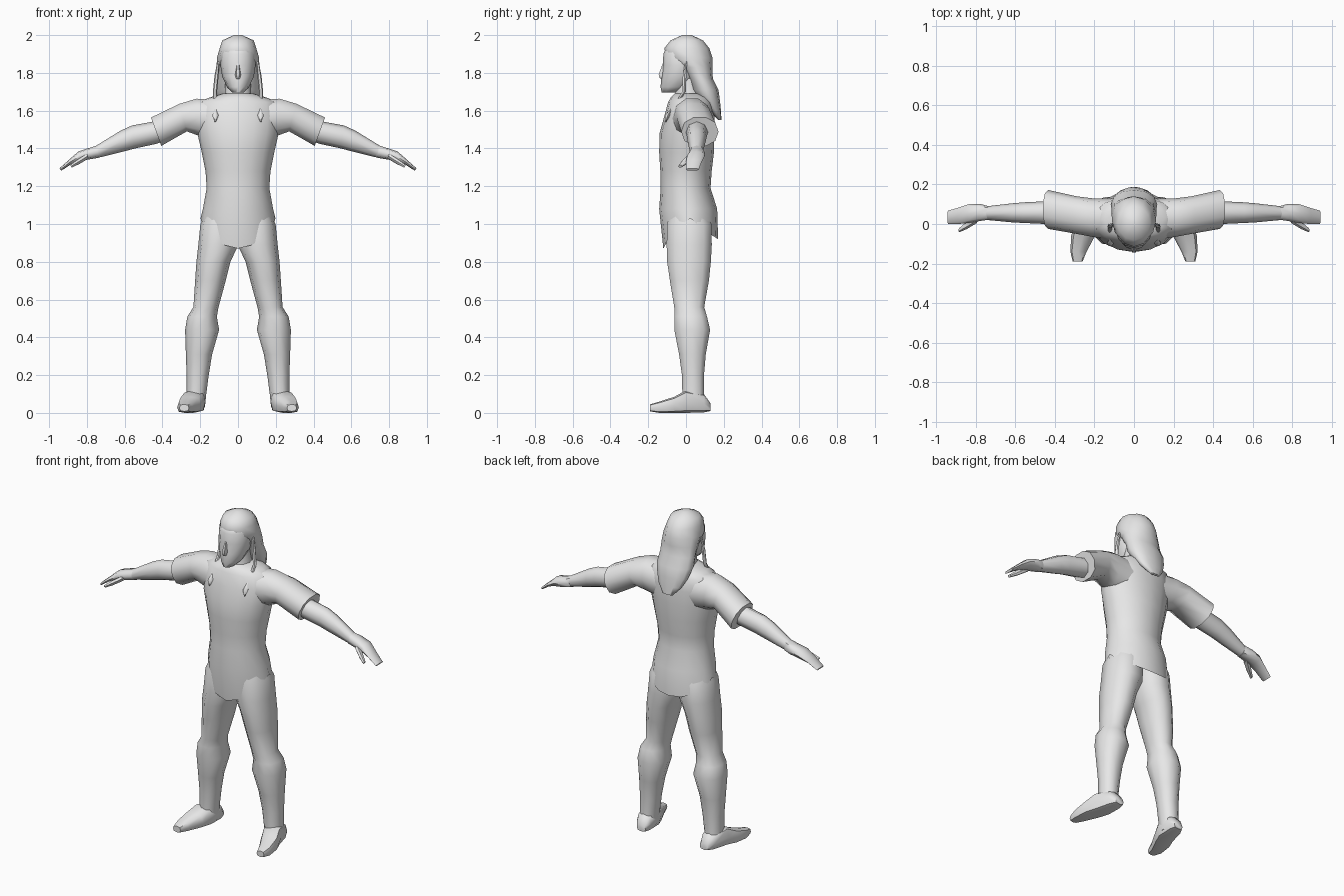
import bpy, bmesh, math
from mathutils import Vector

grey = bpy.data.materials.new("plain grey")
grey.diffuse_color = (0.8, 0.8, 0.8, 1)


# Ring helpers: each gives (centre, half-axis u, half-axis v)
def flat(z, x0, x1, y0, y1):
    return (Vector(((x0 + x1) / 2, (y0 + y1) / 2, z)),
            Vector(((x1 - x0) / 2, 0, 0)), Vector((0, (y1 - y0) / 2, 0)))


def upright(y, x0, x1, z0, z1):
    return (Vector(((x0 + x1) / 2, y, (z0 + z1) / 2)),
            Vector(((x1 - x0) / 2, 0, 0)), Vector((0, 0, (z1 - z0) / 2)))


def across(xt, zt, xb, zb, y0, y1):
    return (Vector(((xt + xb) / 2, (y0 + y1) / 2, (zt + zb) / 2)),
            Vector((0, (y1 - y0) / 2, 0)), Vector(((xt - xb) / 2, 0, (zt - zb) / 2)))


def sym(z, w, y0, y1):
    return flat(z, -w, w, y0, y1)


def loft(name, rings, n=8, p=1.0, mirror=False, cap_end=True, edit=None, angle=55):
    """Skin rounded rings in order; p below 1 makes the section squarer."""
    bm = bmesh.new()
    loops = []
    for c, u, v in rings:
        loop = []
        for i in range(n):
            a = 2 * math.pi * i / n
            ca, sa = math.cos(a), math.sin(a)
            ca = math.copysign(abs(ca) ** p, ca) if abs(ca) > 1e-6 else 0
            sa = math.copysign(abs(sa) ** p, sa) if abs(sa) > 1e-6 else 0
            loop.append(bm.verts.new(c + u * ca + v * sa))
        loops.append(loop)
    for lo, hi in zip(loops, loops[1:]):
        for i in range(n):
            j = (i + 1) % n
            bm.faces.new((lo[i], lo[j], hi[j], hi[i]))
    bm.faces.new(loops[0])
    if cap_end:
        bm.faces.new(loops[-1])
    if edit:
        edit(loops)
    bmesh.ops.recalc_face_normals(bm, faces=bm.faces)
    me = bpy.data.meshes.new(name)
    bm.to_mesh(me)
    bm.free()
    me.materials.append(grey)
    ob = bpy.data.objects.new(name, me)
    bpy.context.collection.objects.link(ob)
    bpy.ops.object.select_all(action='DESELECT')
    ob.select_set(True)
    bpy.context.view_layer.objects.active = ob
    bpy.ops.object.shade_smooth_by_angle(angle=math.radians(angle))
    if mirror:
        ob.modifiers.new("mirror", 'MIRROR')
    return ob


# Shirt body, its hem dropping to a point in front and a broad tail behind
def shape_hem(loops):
    for v in loops[-1]:
        s = (v.co.y - 0.025) / 0.145
        if s < 0:
            v.co.z = 1.03 - 0.16 * min(1, -s) ** 1.6
        else:
            v.co.z = 1.03 - 0.11 * min(1, s) ** 0.8


loft("shirt", [
    sym(1.69, .085, -.06, .10), sym(1.67, .15, -.08, .125),
    sym(1.645, .21, -.095, .14), sym(1.57, .225, -.115, .15),
    sym(1.48, .215, -.14, .15), sym(1.38, .192, -.142, .148),
    sym(1.28, .172, -.136, .136), sym(1.19, .166, -.134, .13),
    sym(1.08, .186, -.142, .165), sym(1.03, .198, -.12, .17)],
    n=16, cap_end=False, edit=shape_hem)

# Sleeves
loft("sleeve", [
    across(.10, 1.66, .12, 1.44, -.08, .13),
    across(.22, 1.668, .20, 1.46, -.065, .13),
    across(.31, 1.64, .27, 1.487, -.05, .14),
    across(.462, 1.567, .405, 1.41, -.025, .172)], n=10, p=.9, mirror=True)

# Bare arms with hand and thumb
loft("arm", [
    across(.38, 1.56, .36, 1.45, .0, .125),
    across(.46, 1.54, .43, 1.425, .0, .115),
    across(.56, 1.522, .545, 1.40, .005, .11),
    across(.62, 1.495, .605, 1.384, .008, .105),
    across(.75, 1.415, .735, 1.352, .02, .09)], mirror=True)
loft("hand", [
    across(.74, 1.418, .73, 1.352, .022, .09),
    across(.79, 1.402, .77, 1.345, .015, .102),
    across(.845, 1.384, .83, 1.335, .005, .10),
    across(.895, 1.34, .88, 1.318, .0, .083),
    across(.945, 1.295, .936, 1.282, .0, .068)], p=.8, mirror=True)
loft("thumb", [
    across(.80, 1.375, .79, 1.345, .005, .05),
    across(.85, 1.343, .84, 1.315, -.025, .012),
    across(.888, 1.313, .88, 1.298, -.042, -.02)], n=6, mirror=True)

# Legs from the hip to the ankle
loft("leg", [
    flat(1.10, .02, .15, -.08, .09), flat(1.0, -.005, .199, -.105, .14),
    flat(.89, -.002, .21, -.108, .142), flat(.80, .04, .22, -.105, .137),
    flat(.70, .065, .227, -.09, .126), flat(.56, .103, .236, -.066, .10),
    flat(.51, .112, .268, -.064, .115), flat(.44, .10, .28, -.066, .132),
    flat(.31, .137, .276, -.04, .108), flat(.20, .155, .272, -.024, .098),
    flat(.10, .168, .272, -.022, .097), flat(.03, .175, .272, -.02, .10)],
    n=10, p=.9, mirror=True)

# Shoes, toes turned outward
loft("shoe", [
    upright(.13, .185, .245, .01, .05), upright(.095, .172, .268, .003, .10),
    upright(.0, .172, .296, .0, .12), upright(-.06, .197, .318, .0, .086),
    upright(-.14, .24, .322, .0, .06), upright(-.19, .26, .31, .008, .045)],
    p=.65, mirror=True)

# Neck, face and nose
loft("neck", [sym(1.63, .09, -.075, .10), sym(1.69, .07, -.06, .09),
              sym(1.77, .066, -.055, .08)], n=10)
loft("face", [
    sym(1.695, .03, -.128, -.05), sym(1.725, .058, -.135, .03),
    sym(1.78, .084, -.13, .06), sym(1.84, .093, -.122, .07),
    sym(1.90, .09, -.12, .07), sym(1.94, .07, -.10, .06)], n=12, angle=70)
loft("nose", [
    sym(1.85, .008, -.126, -.09), sym(1.79, .017, -.149, -.09),
    sym(1.772, .015, -.142, -.09), sym(1.763, .008, -.125, -.09)], n=6)

# Long hair falling to a tapered end behind the shoulders
loft("hair", [
    sym(2.0, .022, -.02, .03), sym(1.972, .083, -.082, .09),
    sym(1.93, .097, -.115, .124), sym(1.88, .112, -.104, .14),
    sym(1.83, .113, -.035, .14), sym(1.77, .114, .012, .142),
    sym(1.71, .118, .03, .172), sym(1.65, .102, .075, .18),
    sym(1.60, .078, .125, .185), sym(1.55, .035, .17, .188)],
    n=12, angle=70)

# Thin braids with a diamond tuft
strand = [(.104, .0, 1.86, .006), (.114, -.008, 1.78, .011),
          (.122, -.01, 1.70, .011), (.121, -.05, 1.64, .010),
          (.119, -.083, 1.60, .007), (.12, -.097, 1.575, .017),
          (.12, -.108, 1.54, .003)]
loft("braid", [flat(z, x - r, x + r, y - r, y + r) for x, y, z, r in strand],
     n=6, mirror=True)
